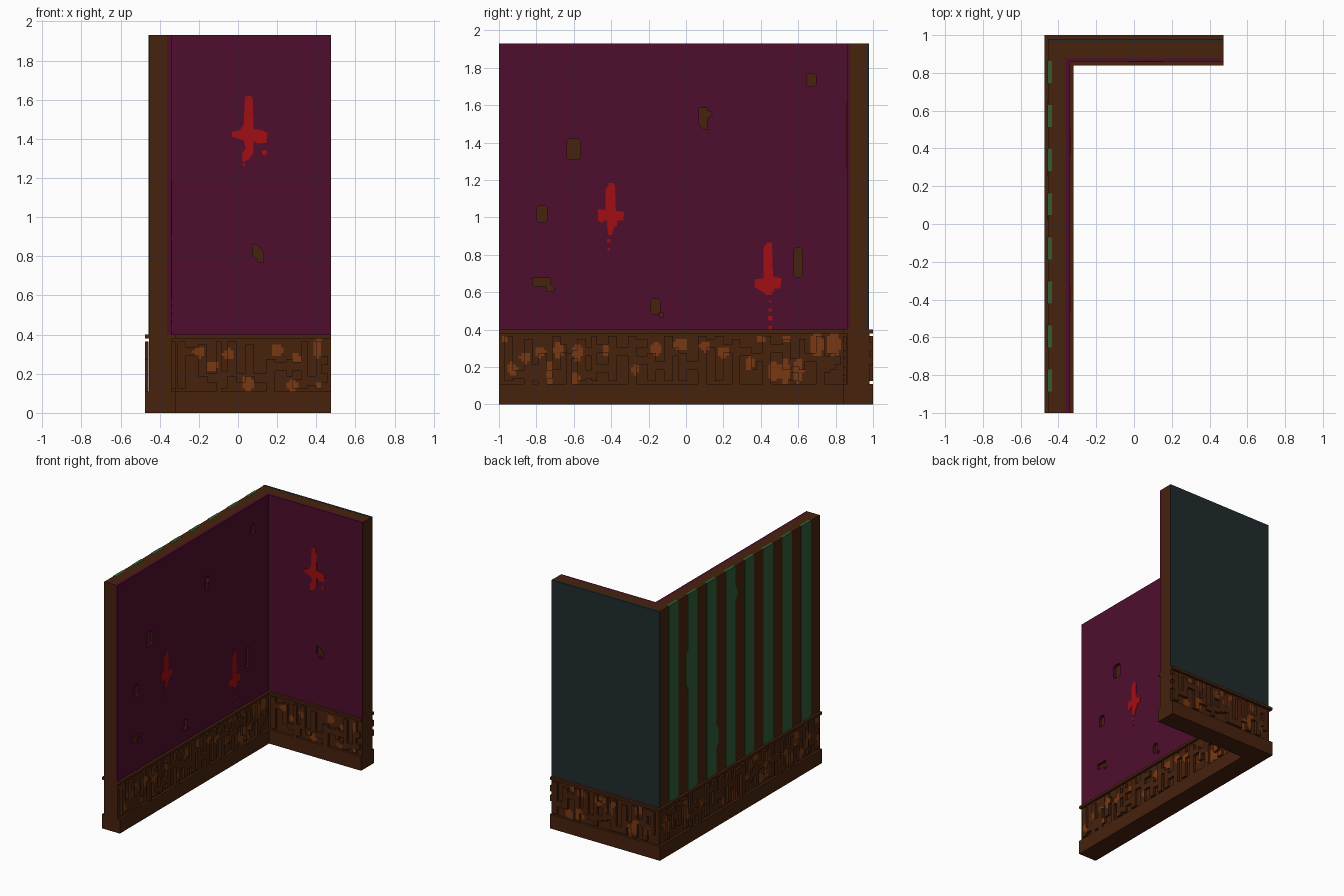
import bpy, bmesh, random
from mathutils import Vector

random.seed(7)
if "Cube" in bpy.data.objects:
    bpy.data.objects.remove(bpy.data.objects["Cube"], do_unlink=True)


def material(name, rgb):
    lin = [((c / 255 + 0.055) / 1.055) ** 2.4 if c > 10 else c / 255 / 12.92 for c in rgb]
    m = bpy.data.materials.new(name)
    m.use_nodes = True
    m.diffuse_color = (*lin, 1)
    bsdf = m.node_tree.nodes["Principled BSDF"]
    bsdf.inputs["Base Color"].default_value = (*lin, 1)
    bsdf.inputs["Roughness"].default_value = 0.9
    return m


BROWN = material("dark wood", (71, 34, 13))
ORANGE = material("worn orange wood", (121, 57, 18))
BURGUNDY = material("burgundy wallpaper", (79, 13, 44))
RED = material("red paint", (160, 14, 18))
GREEN = material("green stripe", (48, 92, 54))
TEAL = material("dark teal", (33, 43, 45))


def finish(name, bm, mats):
    me = bpy.data.meshes.new(name)
    bm.to_mesh(me)
    bm.free()
    for m in mats:
        me.materials.append(m)
    ob = bpy.data.objects.new(name, me)
    bpy.context.collection.objects.link(ob)
    return ob


def place(axis, u, v, d):
    """Wall coordinates to world: 'x' walls run along y, 'y' walls run along x."""
    return Vector((d, u, v)) if axis == 'x' else Vector((u, d, v))


def plate(name, axis, loops, d0, d1, mat):
    """Flat slab from outlines (nested outlines become holes)."""
    bm = bmesh.new()
    for pts in loops:
        vs = [bm.verts.new((u, v, 0)) for u, v in pts]
        for a, b in zip(vs, vs[1:] + vs[:1]):
            bm.edges.new((a, b))
    bmesh.ops.triangle_fill(bm, edges=bm.edges[:], use_beauty=True, normal=(0, 0, 1))
    ext = bmesh.ops.extrude_face_region(bm, geom=bm.faces[:])
    for g in ext["geom"]:
        if isinstance(g, bmesh.types.BMVert):
            g.co.z = 1
    for v in bm.verts:
        v.co = place(axis, v.co.x, v.co.y, d0 + (d1 - d0) * v.co.z)
    bmesh.ops.recalc_face_normals(bm, faces=bm.faces[:])
    return finish(name, bm, [mat])


def rect(u0, u1, v0, v1):
    return [(u0, v0), (u1, v0), (u1, v1), (u0, v1)]


def chip(u, v, w, h, c=0.012):
    """Rectangle with cut corners, centred on u, v."""
    a, b = w / 2, h / 2
    return [(u - a + c, v - b), (u + a - c, v - b), (u + a, v - b + c), (u + a, v + b - c),
            (u + a - c, v + b), (u - a + c, v + b), (u - a, v + b - c), (u - a, v - b + c)]


def l_block(name, x0, x1, y0, y1, z0, z1):
    """L-shaped prism: x0/y1 outer faces, x1/y0 inner faces."""
    pts = [(x0, -1), (x1, -1), (x1, y0), (0.475, y0), (0.475, y1), (x0, y1)]
    bm = bmesh.new()
    f = bm.faces.new([bm.verts.new((x, y, z0)) for x, y in pts])
    ext = bmesh.ops.extrude_face_region(bm, geom=[f])
    bmesh.ops.translate(bm, vec=(0, 0, z1 - z0),
                        verts=[g for g in ext["geom"] if isinstance(g, bmesh.types.BMVert)])
    bmesh.ops.recalc_face_normals(bm, faces=bm.faces[:])
    return finish(name, bm, [BROWN])


# Wall core, base and trims
TOP = 1.93
l_block("wall_core", -0.455, -0.362, 0.877, 0.965, 0.39, TOP)
l_block("wainscot_core", -0.455, -0.34, 0.86, 0.98, 0.1, 0.39)
l_block("skirting", -0.475, -0.32, 0.84, 1.0, 0.0, 0.11)
l_block("wainscot_trim", -0.475, -0.32, 0.84, 1.0, 0.38, 0.40)


# Carved wainscot: raised bars and bridges on a cell grid, with worn patches
def carved_panel(name, axis, u0, u1, d, side, blobs):
    z0, rows = 0.11, 18
    cols = round((u1 - u0) / 0.015)
    cu, cv = (u1 - u0) / cols, 0.27 / rows
    up = set()
    i = 2
    while i < cols - 3:
        lo, hi = random.choice([0, 1, 1, 5]), random.choice([17, 17, 16, 11])
        w = random.choice([2, 3, 3])
        gap = random.choice([2, 3, 4])
        up |= {(i + a, j) for a in range(w) for j in range(lo, hi)}
        for _ in range(random.choice([1, 1, 2])):
            j0 = random.randint(1, 14)
            up |= {(i + w + a, j0 + b) for a in range(gap) for b in range(3)}
        i += w + gap
    height = lambda a, b: 0.019 if (a, b) in up and 0 <= a < cols else 0.0
    bm = bmesh.new()

    def face(corners, mat):
        vs = [bm.verts.new(place(axis, u, v, d + side * w)) for u, v, w in corners]
        if (axis == 'x') != (side > 0):
            vs.reverse()
        bm.faces.new(vs).material_index = mat

    for a in range(cols):
        for b in range(rows):
            ua, ub, va, vb = u0 + a * cu, u0 + (a + 1) * cu, z0 + b * cv, z0 + (b + 1) * cv
            um, vm = (ua + ub) / 2, (va + vb) / 2
            worn = any(((um - p) / (w / 2)) ** 2 + ((vm - q) / (h / 2)) ** 2 < 1.25
                       for p, q, w, h in blobs)
            h = height(a, b)
            face([(ua, va, h + .001), (ub, va, h + .001), (ub, vb, h + .001), (ua, vb, h + .001)],
                 int(worn))
            r, t = height(a + 1, b), height(a, b + 1)
            if h != r:
                face([(ub, va, h + .001), (ub, va, r + .001), (ub, vb, r + .001), (ub, vb, h + .001)], 0)
            if h != t:
                face([(ub, vb, h + .001), (ub, vb, t + .001), (ua, vb, t + .001), (ua, vb, h + .001)], 0)
    bmesh.ops.remove_doubles(bm, verts=bm.verts[:], dist=1e-5)
    return finish(name, bm, [BROWN, ORANGE])


def random_blobs(u0, u1):
    return [(random.uniform(u0, u1), random.uniform(0.14, 0.35),
             random.uniform(0.035, 0.06), random.uniform(0.04, 0.09))
            for _ in range(int((u1 - u0) * 14))]


side_blobs = [(-.97, .35, .04, .04), (-.93, .19, .05, .06), (-.86, .25, .05, .05), (-.78, .28, .05, .05),
              (-.73, .17, .04, .10), (-.68, .29, .05, .08), (-.58, .28, .05, .08), (-.59, .14, .05, .05),
              (-.43, .29, .04, .06), (-.27, .19, .04, .05), (-.16, .30, .06, .06), (-.03, .32, .07, .06),
              (.10, .31, .05, .05), (.20, .28, .05, .06), (.34, .22, .04, .06), (.40, .35, .05, .04),
              (.47, .18, .05, .10), (.54, .35, .05, .04), (.53, .18, .05, .12), (.60, .18, .05, .12),
              (.70, .32, .07, .11), (.79, .32, .07, .11)]
back_blobs = [(-.20, .31, .05, .05), (-.13, .24, .05, .05), (-.05, .30, .05, .05), (.05, .15, .06, .07),
              (.20, .32, .06, .05), (.28, .14, .05, .05), (.30, .28, .04, .04), (.41, .33, .04, .10),
              (.41, .14, .03, .03)]
carved_panel("side_inner_wainscot", 'x', -1, 0.86, -0.34, 1, side_blobs)
carved_panel("back_inner_wainscot", 'y', -0.34, 0.475, 0.86, -1, back_blobs)
carved_panel("side_outer_wainscot", 'x', -1, 0.98, -0.455, -1, random_blobs(-1, 0.98))
carved_panel("back_outer_wainscot", 'y', -0.455, 0.475, 0.98, 1, random_blobs(-0.455, 0.475))

# Wallpaper with torn holes that show the wood behind
side_holes = [chip(-.77, 1.02, .055, .09), chip(-.6, 1.365, .07, .11), chip(.67, 1.735, .05, .07),
              chip(.6, .76, .045, .16), chip(-.165, .525, .05, .08), chip(-.13, .478, .02, .025, .004),
              [(.07, 1.50), (.095, 1.47), (.115, 1.47), (.115, 1.53), (.14, 1.55), (.135, 1.565),
               (.115, 1.57), (.115, 1.585), (.07, 1.585)],
              [(-.82, .64), (-.81, .63), (-.745, .63), (-.745, .605), (-.705, .605), (-.705, .625),
               (-.725, .64), (-.725, .675), (-.82, .675)]]
back_holes = [[(.075, .80), (.10, .785), (.105, .77), (.13, .77), (.13, .82), (.105, .85), (.09, .86), (.075, .86)]]
plate("side_wallpaper", 'x', [rect(-1, 0.877, 0.395, TOP)] + side_holes, -0.362, -0.34, BURGUNDY)
plate("back_wallpaper", 'y', [rect(-0.362, 0.475, 0.395, TOP)] + back_holes, 0.877, 0.86, BURGUNDY)

# Red painted crosses with drips
cross_a = [(-.425, .99), (-.415, .905), (-.395, .905), (-.385, .945), (-.37, .955), (-.365, .985), (-.335, .985),
           (-.33, 1.03), (-.375, 1.035), (-.38, 1.17), (-.39, 1.185), (-.415, 1.185), (-.415, 1.17),
           (-.43, 1.155), (-.43, 1.04), (-.47, 1.045), (-.47, .985), (-.45, .97)]
cross_b = [(.415, .60), (.43, .585), (.455, .585), (.475, .62), (.505, .62), (.51, .675), (.465, .685),
           (.46, .865), (.435, .865), (.415, .84), (.415, .675), (.37, .67), (.365, .63), (.395, .61)]
cross_c = [(.025, 1.28), (.055, 1.295), (.08, 1.33), (.08, 1.39), (.10, 1.375), (.145, 1.38), (.15, 1.43),
           (.12, 1.445), (.08, 1.45), (.075, 1.61), (.06, 1.62), (.035, 1.615), (.03, 1.475), (.01, 1.445),
           (-.03, 1.435), (-.03, 1.41), (.005, 1.40), (.03, 1.39), (.04, 1.35), (.02, 1.325)]


def drip(u, v, s=0.018):
    return rect(u - s / 2, u + s / 2, v - s / 2, v + s / 2)


plate("side_red_crosses", 'x',
      [cross_a, drip(-.413, .875), drip(-.413, .83, .012), cross_b, drip(.45, .55, .012),
       drip(.45, .505), drip(.45, .46, .024), drip(.45, .41)], -0.341, -0.337, RED)
plate("back_red_cross", 'y',
      [cross_c, chip(.135, 1.33, .025, .025, .005), drip(.03, 1.268, .012)], 0.861, 0.857, RED)

# Plain teal backing and green stripes on the outer faces
plate("back_teal_panel", 'y', [rect(-0.456, 0.475, 0.395, TOP + .001)], 0.963, 0.979, TEAL)
bulges = {1: (1, 1.20, 1.50), 2: (-1, 0.60, 0.78), 3: (-1, 1.66, 1.78)}
stripes = []
for n in range(8):
    c, h = 0.805 - n * 0.2335, 0.058
    left, right = [(c - h, 0.395)], [(c + h, 0.395)]
    if n in bulges:
        s, a, b = bulges[n]
        edge = right if s > 0 else left
        edge += [(c + s * h, a), (c + s * (h + .025), a + .03), (c + s * (h + .025), b - .03), (c + s * h, b)]
    left.append((c - h, TOP + .001))
    right.append((c + h, TOP + .001))
    stripes.append(right + left[::-1])
plate("side_green_stripes", 'x', stripes, -0.435, -0.458, GREEN)
